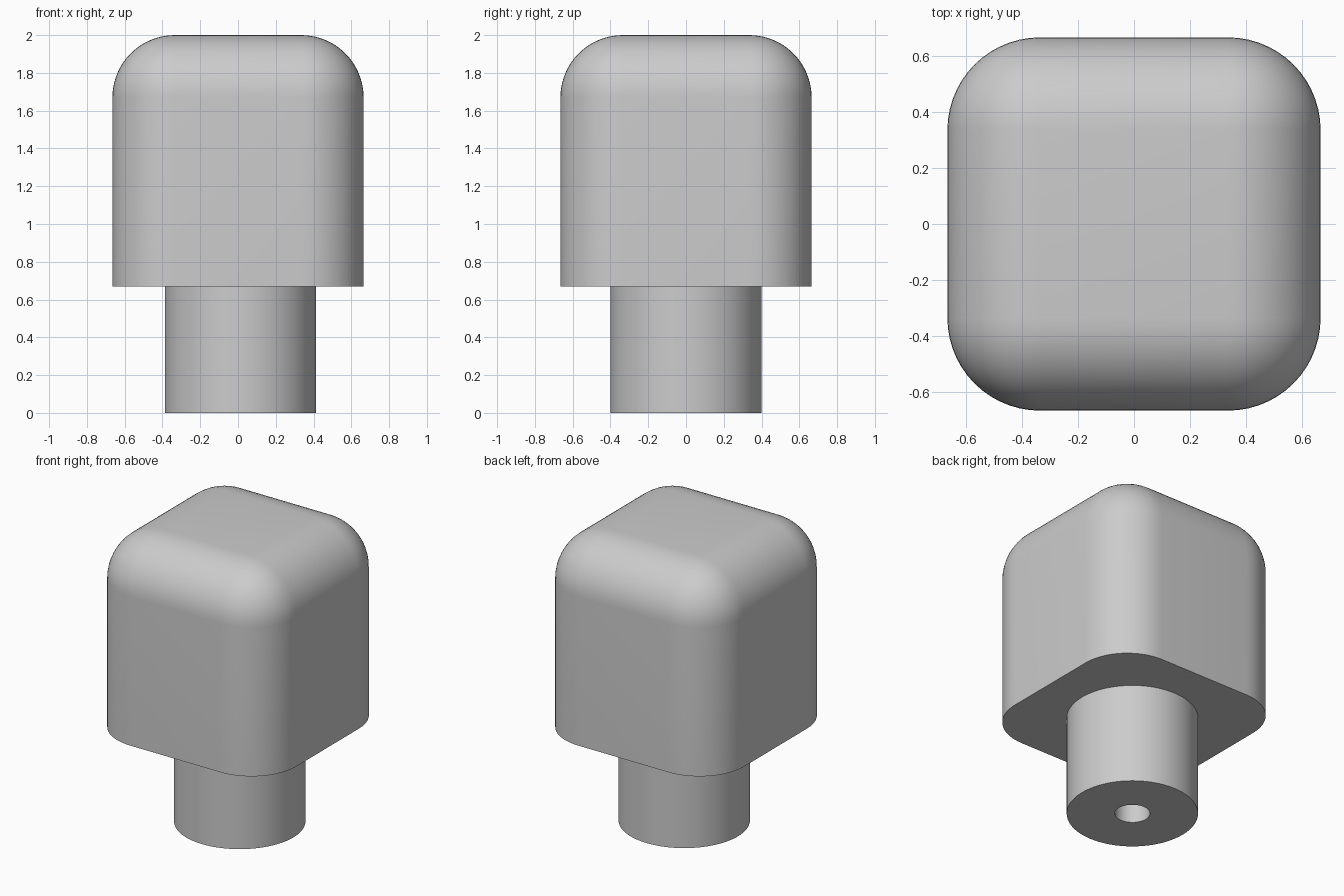
import bpy
import bmesh
import math

old = bpy.data.objects.get("Cube")
if old:
    bpy.data.objects.remove(old, do_unlink=True)

# Single grey colour
GREY = (0.6, 0.6, 0.6, 1.0)
grey = bpy.data.materials.new("light grey")
grey.use_nodes = True
grey.diffuse_color = GREY
grey.node_tree.nodes["Principled BSDF"].inputs["Base Color"].default_value = GREY

WIDTH = 1.33        # cap width and height
CAP_Z = 0.67        # underside of the cap
ROUND = 0.33        # cap edge radius
STEM_R = 0.40
HOLE_R = 0.107
STEM_X = 0.013      # the stem sits slightly off centre


def finish(name, bm):
    """Turn a bmesh into a smooth object with sharp edges kept."""
    bmesh.ops.recalc_face_normals(bm, faces=bm.faces)
    mesh = bpy.data.meshes.new(name)
    bm.to_mesh(mesh)
    bm.free()
    mesh.materials.append(grey)
    obj = bpy.data.objects.new(name, mesh)
    bpy.context.collection.objects.link(obj)
    bpy.ops.object.select_all(action='DESELECT')
    obj.select_set(True)
    bpy.context.view_layer.objects.active = obj
    bpy.ops.object.shade_smooth_by_angle(angle=math.radians(30))
    return obj


# Cap: a cube rounded on every edge except those of the flat underside
bm = bmesh.new()
bmesh.ops.create_cube(bm, size=WIDTH)
bmesh.ops.translate(bm, vec=(0, 0, CAP_Z + WIDTH / 2), verts=bm.verts)
rounded = [e for e in bm.edges if any(v.co.z > 1 for v in e.verts)]
bmesh.ops.bevel(bm, geom=rounded, offset=ROUND, offset_type='OFFSET',
                segments=14, profile=0.5, affect='EDGES')
finish("cap", bm)

# Stem: a tube profile spun round, its bore closed by the cap underside
bm = bmesh.new()
profile = [(HOLE_R, CAP_Z), (HOLE_R, 0), (STEM_R, 0), (STEM_R, CAP_Z)]
verts = [bm.verts.new((r, 0, z)) for r, z in profile]
edges = [bm.edges.new(pair) for pair in zip(verts, verts[1:])]
bmesh.ops.spin(bm, geom=verts + edges, cent=(0, 0, 0), axis=(0, 0, 1),
               angle=math.tau, steps=72, use_merge=True)
bmesh.ops.remove_doubles(bm, verts=bm.verts, dist=0.0001)
bmesh.ops.translate(bm, vec=(STEM_X, 0, 0), verts=bm.verts)
finish("stem", bm)
